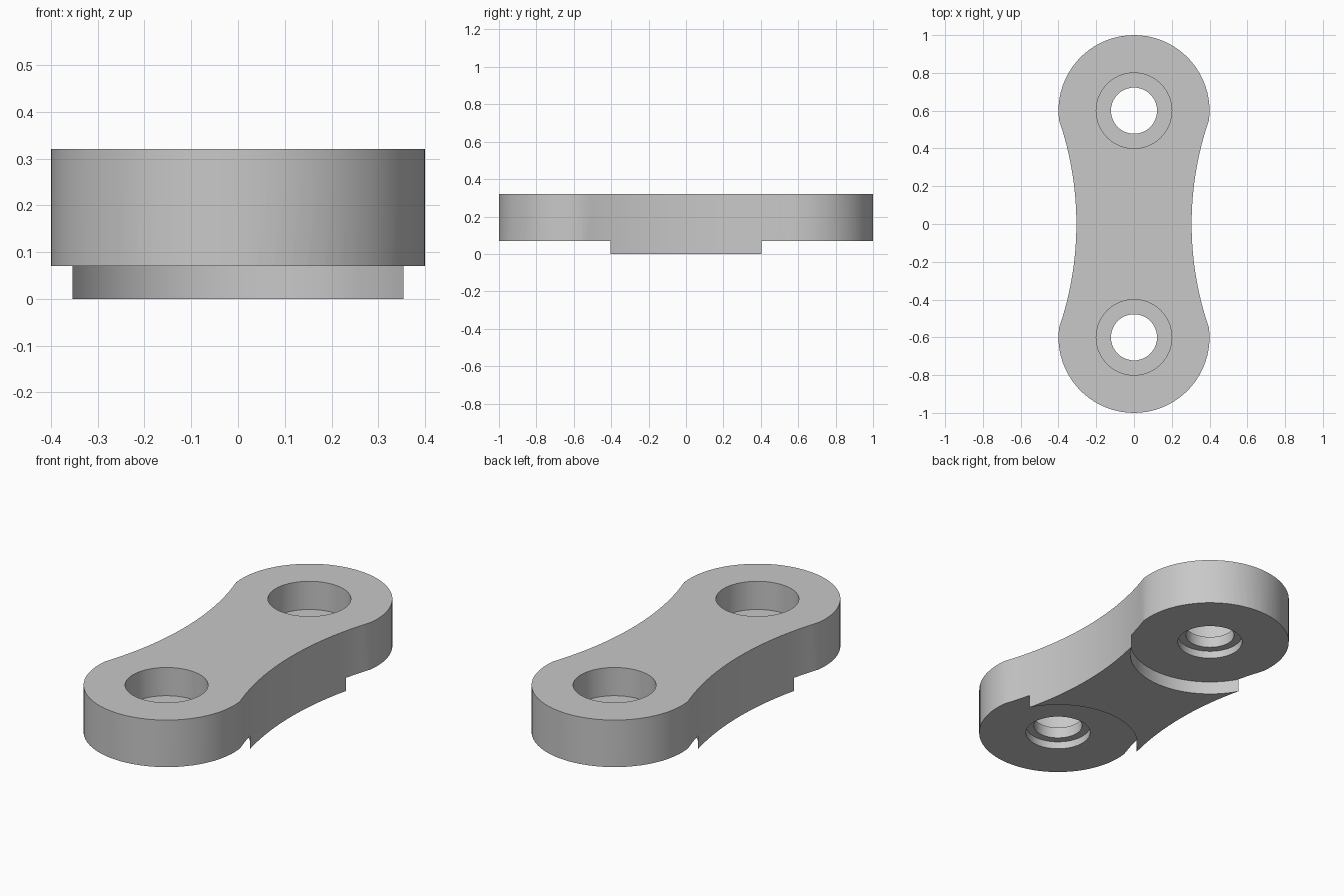
import bpy, bmesh
from math import sin, cos, pi, asin, sqrt

if "Cube" in bpy.data.objects:
    bpy.data.objects.remove(bpy.data.objects["Cube"], do_unlink=True)

# Plain grey metal
GREY = (0.58, 0.58, 0.58, 1)
metal = bpy.data.materials.new("grey_metal")
metal.use_nodes = True
metal.diffuse_color = GREY
metal.node_tree.nodes["Principled BSDF"].inputs["Base Color"].default_value = GREY

HEIGHT = 0.32        # full thickness
PIN_Y = 0.6          # distance of each hole from the middle
END_R = 0.4          # radius of the rounded ends
WAIST = 0.305        # half width at the middle
CORNER_Y = 0.55      # where the waist arc meets the rounded end


def make_object(name, bm):
    bmesh.ops.recalc_face_normals(bm, faces=bm.faces)
    mesh = bpy.data.meshes.new(name)
    bm.to_mesh(mesh)
    bm.free()
    mesh.materials.append(metal)
    obj = bpy.data.objects.new(name, mesh)
    bpy.context.collection.objects.link(obj)
    return obj


def link_outline():
    """Rounded end followed by one waist arc, then the same turned half round."""
    dip = asin((PIN_Y - CORNER_Y) / END_R)
    corner_x = END_R * cos(dip)
    sag = corner_x - WAIST
    radius = (CORNER_Y ** 2 + sag ** 2) / (2 * sag)
    half = []
    steps = 36
    for i in range(steps + 1):
        a = -dip + (pi + 2 * dip) * i / steps
        half.append((END_R * cos(a), PIN_Y + END_R * sin(a)))
    steps = 24
    for i in range(1, steps):
        y = CORNER_Y * (1 - 2 * i / steps)
        half.append((-(WAIST + radius - sqrt(radius ** 2 - y ** 2)), y))
    return half + [(-x, -y) for x, y in half]


def lathe_solid(name, profile, y, segments=64):
    """Closed stepped solid turned about a vertical axis."""
    bm = bmesh.new()
    rings = [[bm.verts.new((r * cos(2 * pi * i / segments),
                            y + r * sin(2 * pi * i / segments), z))
              for i in range(segments)] for r, z in profile]
    for low, high in zip(rings, rings[1:]):
        for i in range(segments):
            j = (i + 1) % segments
            bm.faces.new((low[i], low[j], high[j], high[i]))
    bm.faces.new(rings[0][::-1])
    bm.faces.new(rings[-1])
    return make_object(name, bm)


# Link body: outline raised to full thickness
bm = bmesh.new()
base = bm.faces.new([bm.verts.new((x, y, 0)) for x, y in link_outline()])
raised = bmesh.ops.extrude_face_region(bm, geom=[base], use_keep_orig=True)
top = [v for v in raised["geom"] if isinstance(v, bmesh.types.BMVert)]
bmesh.ops.translate(bm, verts=top, vec=(0, 0, HEIGHT))
link = make_object("link_plate", bm)

# Each end: underside step, lower recess, through hole, upper counterbore
STEPS = [(0.405, -0.1), (0.405, 0.07), (0.163, 0.07), (0.163, 0.11),
         (0.122, 0.11), (0.122, 0.17), (0.2, 0.17), (0.2, 0.45)]
bpy.context.view_layer.objects.active = link
for side, name in ((-1, "front_hole_cutter"), (1, "back_hole_cutter")):
    cutter = lathe_solid(name, STEPS, side * PIN_Y)
    cutter.hide_render = True
    mod = link.modifiers.new(name, "BOOLEAN")
    mod.operation = "DIFFERENCE"
    mod.solver = "EXACT"
    mod.object = cutter
    bpy.ops.object.modifier_apply(modifier=mod.name)
    bpy.data.objects.remove(cutter, do_unlink=True)

# Smooth round walls with sharp rims
bpy.ops.object.select_all(action="DESELECT")
link.select_set(True)
bpy.context.view_layer.objects.active = link
bpy.ops.object.shade_smooth_by_angle(angle=pi / 9)
